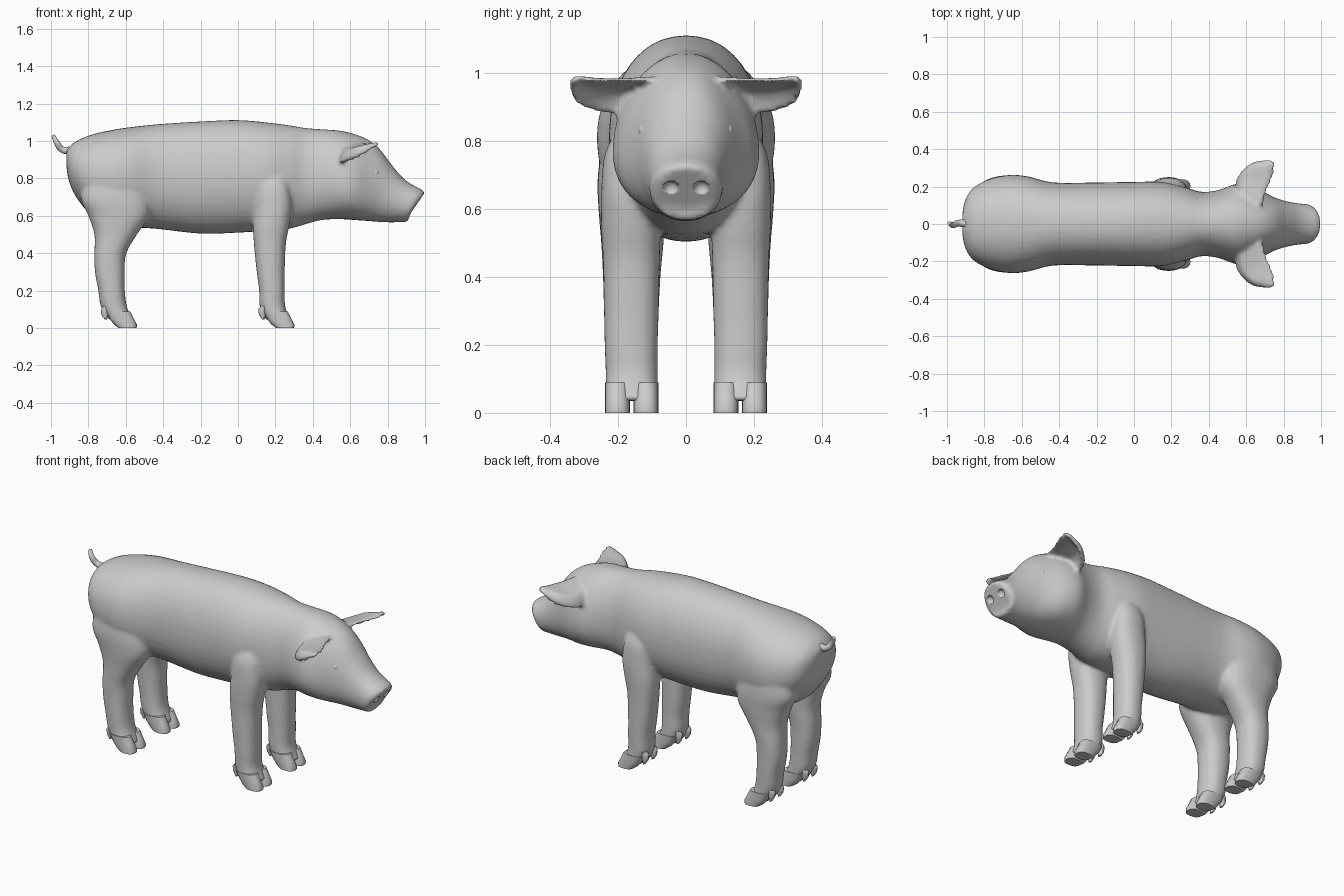
import bpy, bmesh, math
from mathutils import Vector

if "Cube" in bpy.data.objects:
    bpy.data.objects.remove(bpy.data.objects["Cube"])


def refine(rows, n=4):
    """Catmull-Rom interpolation of a list of number tuples."""
    out = []
    for i in range(len(rows) - 1):
        a, b, c, d = (rows[max(i - 1, 0)], rows[i], rows[i + 1], rows[min(i + 2, len(rows) - 1)])
        for k in range(n):
            t = k / n
            out.append([0.5 * (2 * q + (r - p) * t + (2 * p - 5 * q + 4 * r - s) * t * t
                               + (3 * q - p - 3 * r + s) * t ** 3)
                        for p, q, r, s in zip(a, b, c, d)])
    return out + [list(rows[-1])]


def unit_ring(n, e):
    for i in range(n):
        a = 2 * math.pi * i / n
        c, s = math.cos(a), math.sin(a)
        yield (math.copysign(abs(c) ** (2 / e), c), math.copysign(abs(s) ** (2 / e), s))


def loft(bm, rings):
    """Skin a list of closed rings and cap both ends."""
    vs = [[bm.verts.new(p) for p in r] for r in rings]
    n = len(vs[0])
    for a, b in zip(vs, vs[1:]):
        for i in range(n):
            j = (i + 1) % n
            bm.faces.new((a[i], a[j], b[j], b[i]))
    bm.faces.new(vs[0])
    bm.faces.new(vs[-1])


def column(bm, rows, side, e=2.3, n=24):
    """Upright loft from rows of (z, x0, x1, y0, y1)."""
    loft(bm, [[((x0 + x1) / 2 + u * (x1 - x0) / 2, side * ((y0 + y1) / 2 + v * (y1 - y0) / 2), z)
               for u, v in unit_ring(n, e)] for z, x0, x1, y0, y1 in rows])


def finish(bm, name, smooth=True):
    bmesh.ops.recalc_face_normals(bm, faces=bm.faces[:])
    me = bpy.data.meshes.new(name)
    bm.to_mesh(me)
    bm.free()
    for p in me.polygons:
        p.use_smooth = smooth
    ob = bpy.data.objects.new(name, me)
    bpy.context.collection.objects.link(ob)
    return ob


# Trunk and head: x, top z, bottom z, half width, lean, narrowing towards top
trunk = [
    (-.918, .945, .87, .05, 0, 0), (-.905, .965, .79, .12, 0, 0), (-.865, 1.0, .70, .188, 0, 0),
    (-.78, 1.035, .60, .238, 0, 0), (-.67, 1.06, .56, .262, 0, 0), (-.57, 1.075, .54, .255, 0, 0),
    (-.43, 1.09, .53, .222, 0, 0), (-.2, 1.105, .505, .222, 0, 0), (0, 1.112, .51, .225, 0, 0),
    (.15, 1.10, .52, .225, 0, 0), (.27, 1.085, .53, .198, 0, 0), (.36, 1.07, .555, .172, 0, .05),
    (.45, 1.063, .578, .180, 0, .1), (.55, 1.055, .582, .212, 0, .16), (.63, 1.035, .577, .200, 0, .18),
    (.70, 1.005, .572, .165, 0, .16), (.76, .955, .567, .138, 0, .1), (.82, .875, .565, .120, 0, .08),
    (.88, .805, .567, .110, 0, .06), (.92, .768, .570, .107, .01, .04), (.943, .745, .585, .100, .032, .02),
    (.957, .725, .602, .082, .043, 0)]
skin = bmesh.new()
loft(skin, [[(x + lean * v, w * u * (1 - nar * v), (t + b) / 2 + v * (t - b) / 2)
             for u, v in unit_ring(40, 2.15)] for x, t, b, w, lean, nar in refine(trunk)])

# Legs: z, x range, y range
front_leg = [
    (.84, .13, .25, .11, .20), (.76, .10, .275, .09, .24), (.65, .09, .288, .08, .25),
    (.55, .08, .275, .075, .25), (.45, .085, .256, .077, .245), (.3, .10, .25, .08, .242),
    (.2, .113, .25, .083, .24), (.12, .115, .252, .083, .237), (.06, .14, .272, .084, .237),
    (.035, .17, .285, .085, .235)]
rear_leg = [
    (.85, -.80, -.52, .09, .24), (.7, -.84, -.475, .07, .26), (.6, -.80, -.475, .062, .258),
    (.5, -.768, -.54, .066, .25), (.4, -.768, -.597, .075, .245), (.3, -.765, -.606, .08, .242),
    (.2, -.747, -.605, .083, .24), (.12, -.735, -.595, .083, .237), (.06, -.70, -.572, .084, .237),
    (.035, -.67, -.56, .085, .235)]

# Ear rows: rear lower edge, fold, front upper edge
ear = [
    ((.55, .15, .885), (.57, .12, .96), (.68, .10, .985)),
    ((.56, .24, .885), (.59, .24, .95), (.71, .19, .985)),
    ((.625, .315, .91), (.645, .30, .965), (.73, .25, .983)),
    ((.69, .338, .945), (.70, .32, .975), (.748, .29, .986)),
    ((.745, .338, .978), (.748, .328, .985), (.757, .315, .988))]

for side in (-1, 1):
    column(skin, refine(front_leg), side)
    column(skin, refine(rear_leg), side)
    # Each ear is a lens-shaped loft around its folded row
    rings = []
    for r in refine([sum(row, ()) for row in ear]):
        a, m, b = Vector(r[0:3]), Vector(r[3:6]), Vector(r[6:9])
        nrm = (m - (a + b) / 2).normalized() * .013
        pts = [a.lerp(m, .5) + nrm * .4, m, m.lerp(b, .5) + nrm * .4]
        ring = [a - nrm] + [p - nrm for p in pts] + [b - nrm, b + nrm] + [p + nrm for p in pts[::-1]] + [a + nrm]
        rings.append([(p.x, side * p.y, p.z) for p in ring])
    loft(skin, rings)
pig = finish(skin, "body_skin")

# Fuse the overlapping parts into one soft skin
mod = pig.modifiers.new("fuse", 'REMESH')
mod.mode = 'VOXEL'
mod.voxel_size = .011
mod.use_smooth_shade = True
mod = pig.modifiers.new("soften", 'SMOOTH')
mod.factor = .5
mod.iterations = 4

# Nostrils cut into the snout
bm = bmesh.new()
for side in (-1, 1):
    r = bmesh.ops.create_uvsphere(bm, u_segments=16, v_segments=10, radius=.024)
    bmesh.ops.translate(bm, verts=r["verts"], vec=(.962, side * .045, .66))
cutter = finish(bm, "nostril_cutter")
cutter.hide_render = True
cutter.display_type = 'WIRE'
mod = pig.modifiers.new("nostrils", 'BOOLEAN')
mod.operation = 'DIFFERENCE'
mod.object = cutter

# Eyes
bm = bmesh.new()
for side in (-1, 1):
    r = bmesh.ops.create_uvsphere(bm, u_segments=16, v_segments=10, radius=.022)
    bmesh.ops.translate(bm, verts=r["verts"], vec=(.735, side * .118, .83))
finish(bm, "eyes")

# Cloven hooves: two toes and two dewclaws per leg
toe = [(0, .205, .30), (.018, .18, .302), (.05, .155, .285), (.09, .135, .265)]
claw = [(.045, .130, .140), (.07, .112, .150), (.10, .108, .155), (.12, .125, .155)]
for name, dx in (("front_hooves", 0), ("rear_hooves", -.842)):
    bm = bmesh.new()
    for side in (-1, 1):
        for yc, flare in ((.120, -.002), (.200, .002)):
            column(bm, [(z, x0 + dx, x1 + dx, yc - .037 + flare, yc + .037 + flare)
                        for z, x0, x1 in toe], side, 2.6, 16)
            column(bm, [(z, x0 + dx, x1 + dx, yc - .008 - z * .12, yc + .008 + z * .12)
                        for z, x0, x1 in claw], side, 2, 10)
    ob = finish(bm, name)
    bpy.context.view_layer.objects.active = ob
    ob.select_set(True)
    bpy.ops.object.shade_smooth_by_angle(angle=math.radians(40))
    ob.select_set(False)

# Tail
cu = bpy.data.curves.new("tail", 'CURVE')
cu.dimensions = '3D'
cu.bevel_depth = .018
cu.bevel_resolution = 3
cu.use_fill_caps = True
sp = cu.splines.new('BEZIER')
path = [(-.88, 0, .95, 1.3), (-.94, .004, .955, 1), (-.968, -.006, .99, .9), (-.988, .004, 1.03, .55)]
sp.bezier_points.add(len(path) - 1)
for p, (x, y, z, r) in zip(sp.bezier_points, path):
    p.co = (x, y, z)
    p.radius = r
    p.handle_left_type = p.handle_right_type = 'AUTO'
bpy.context.collection.objects.link(bpy.data.objects.new("tail", cu))
